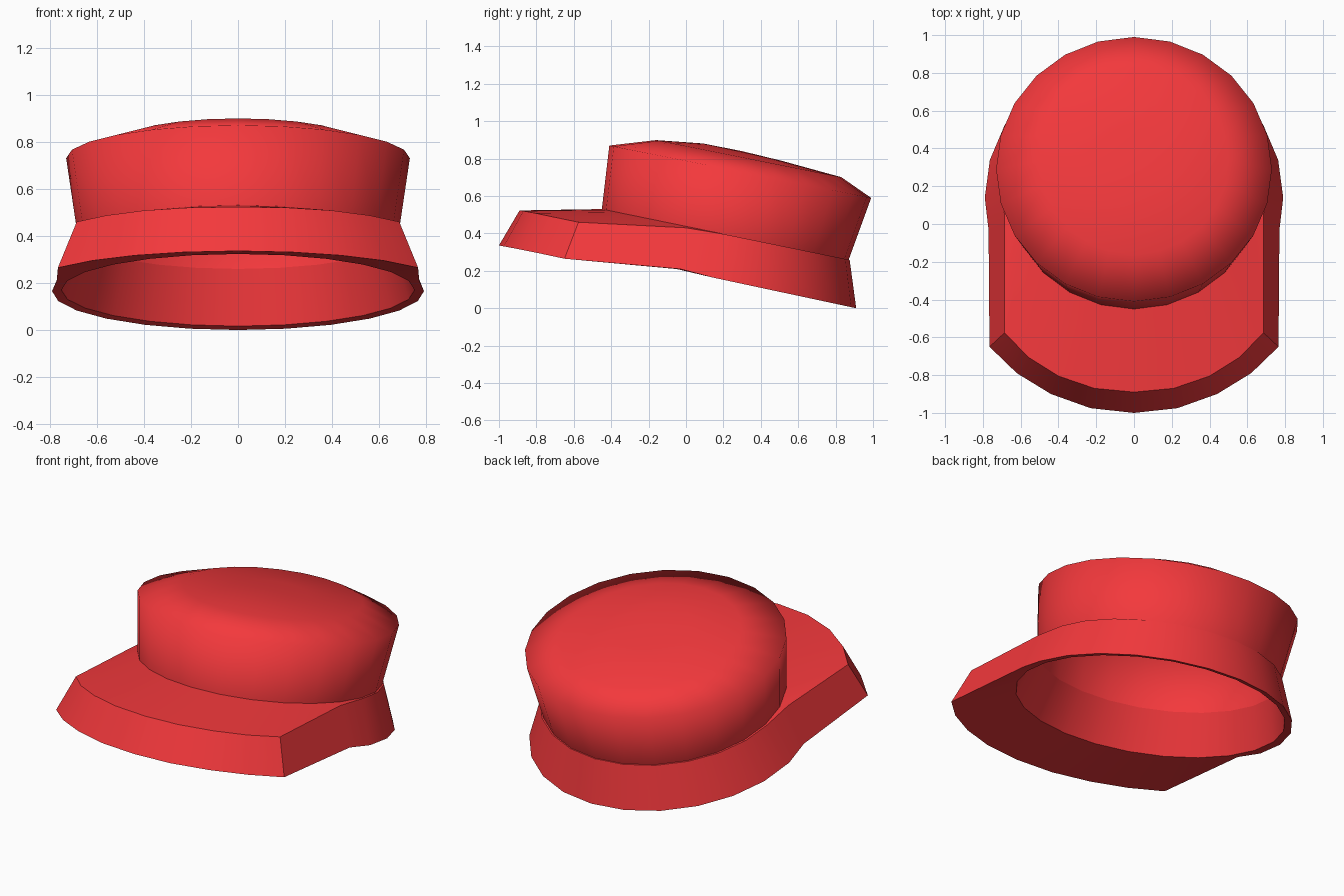
import bpy, bmesh
from math import sin, cos, pi, radians
from mathutils import Vector

if "Cube" in bpy.data.objects:
    bpy.data.objects.remove(bpy.data.objects["Cube"])

N = 24          # sides around the cap
HALF = N // 2

red = bpy.data.materials.new("red_cloth")
red.diffuse_color = (0.9, 0.04, 0.045, 1)
red.use_nodes = True
red.node_tree.nodes["Principled BSDF"].inputs["Base Color"].default_value = red.diffuse_color


def ring(cy, cz, rx, ry, slope):
    """Tilted ellipse, starting at the back and running round through +x."""
    pts = []
    for k in range(N):
        a = 2 * pi * k / N
        dy = ry * cos(a)
        pts.append(Vector((rx * sin(a), cy + dy, cz + slope * dy)))
    return pts


def with_visor(pts, front):
    """Replace the front of a ring with a mirrored half outline (side to middle)."""
    pts = [p.copy() for p in pts]
    start = HALF + 1 - len(front)
    for i, (x, y, z) in enumerate(front):
        k = start + i
        pts[k] = Vector((x, y, z))
        pts[(N - k) % N] = Vector((-x, y, z))
    return pts


def loft(name, rings, closed=False, tip=None, angle=35):
    bm = bmesh.new()
    loops = [[bm.verts.new(p) for p in r] for r in rings]
    pairs = list(zip(loops, loops[1:]))
    if closed:
        pairs.append((loops[-1], loops[0]))
    for a, b in pairs:
        for k in range(N):
            j = (k + 1) % N
            bm.faces.new((a[k], b[k], b[j], a[j]))
    if tip:
        t = bm.verts.new(tip)
        for k in range(N):
            bm.faces.new((loops[-1][k], t, loops[-1][(k + 1) % N]))
    bmesh.ops.recalc_face_normals(bm, faces=bm.faces)
    me = bpy.data.meshes.new(name)
    bm.to_mesh(me)
    bm.free()
    me.materials.append(red)
    ob = bpy.data.objects.new(name, me)
    bpy.context.collection.objects.link(ob)
    bpy.ops.object.select_all(action='DESELECT')
    ob.select_set(True)
    bpy.context.view_layer.objects.active = ob
    bpy.ops.object.shade_smooth_by_angle(angle=radians(angle))


# Crown: flaring side wall and a shallow domed top, tilted to the back
crown_base = ring(0.21, 0.395, 0.68, 0.66, -0.205)
loft("crown", [
    crown_base,
    ring(0.29, 0.73, 0.73, 0.70, -0.20),
    ring(0.335, 0.80, 0.50, 0.495, -0.20),
    ring(0.30, 0.835, 0.21, 0.21, -0.22),
], tip=(0, 0.30, 0.84), angle=120)

# Headband and visor: one closed loop of outer wall, top, inner wall and underside
outer_bottom = with_visor(ring(0.14, 0.165, 0.79, 0.77, -0.214), [
    (0.77, -0.03, 0.21), (0.765, -0.65, 0.265), (0.62, -0.79, 0.295),
    (0.44, -0.90, 0.317), (0.23, -0.975, 0.331), (0, -1.0, 0.336)])
outer_top = with_visor(ring(0.21, 0.395, 0.692, 0.665, -0.205), [
    (0.685, 0.0, 0.43), (0.685, -0.575, 0.46), (0.56, -0.705, 0.487),
    (0.40, -0.805, 0.508), (0.21, -0.87, 0.52), (0, -0.89, 0.523)])
opening = ring(0.14, 0.17, 0.75, 0.73, -0.21)
loft("headband_and_visor", [outer_bottom, outer_top, crown_base, opening],
     closed=True)
